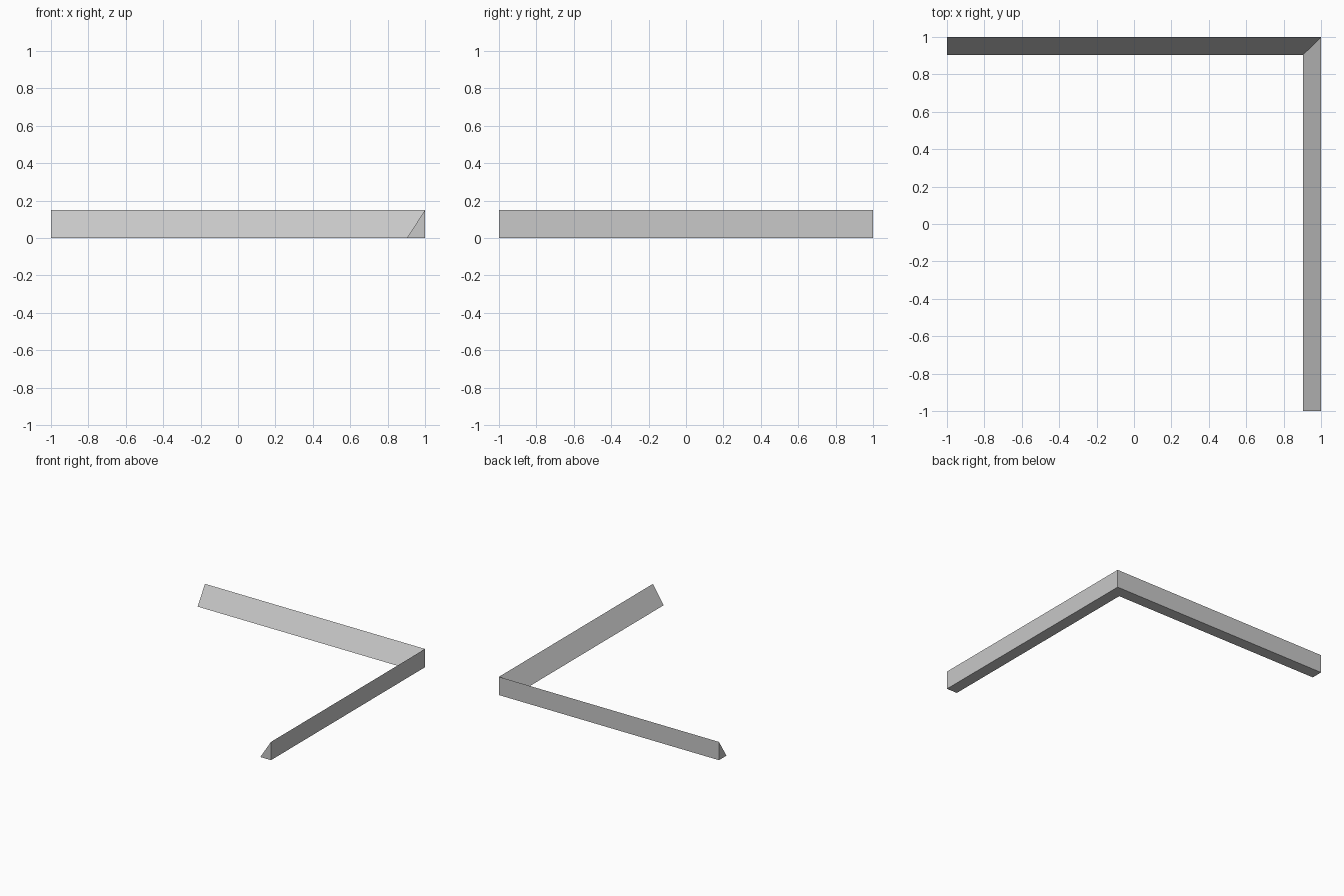
import bpy
import bmesh
from mathutils import Vector

cube = bpy.data.objects.get("Cube")
if cube:
    bpy.data.objects.remove(cube, do_unlink=True)

HALF, DEPTH, HEIGHT = 1.0, 0.097, 0.15

# Single grey finish
grey = bpy.data.materials.new("light_grey")
grey.use_nodes = True
colour = (0.58, 0.58, 0.58, 1)
grey.diffuse_color = colour
grey.node_tree.nodes["Principled BSDF"].inputs["Base Color"].default_value = colour

# Triangular moulding section: (inset from the outer edge, height)
profile = [(0, 0), (0, HEIGHT), (DEPTH, 0)]

# Path stations: outer point and inward direction (diagonal at the mitre)
stations = [
    (Vector((-HALF, HALF, 0)), Vector((0, -1, 0))),
    (Vector((HALF, HALF, 0)), Vector((-1, -1, 0))),
    (Vector((HALF, -HALF, 0)), Vector((-1, 0, 0))),
]

# Sweep the section around the mitred corner
bm = bmesh.new()
rings = [[bm.verts.new(p + inward * d + Vector((0, 0, z))) for d, z in profile]
         for p, inward in stations]
for a, b in zip(rings, rings[1:]):
    for i in range(len(profile)):
        j = (i + 1) % len(profile)
        bm.faces.new((a[i], a[j], b[j], b[i]))

# Flat end caps
bm.faces.new(rings[0])
bm.faces.new(rings[-1])
bmesh.ops.recalc_face_normals(bm, faces=bm.faces)

mesh = bpy.data.meshes.new("corner_moulding")
bm.to_mesh(mesh)
bm.free()
mesh.materials.append(grey)
moulding = bpy.data.objects.new("corner_moulding", mesh)
bpy.context.collection.objects.link(moulding)
